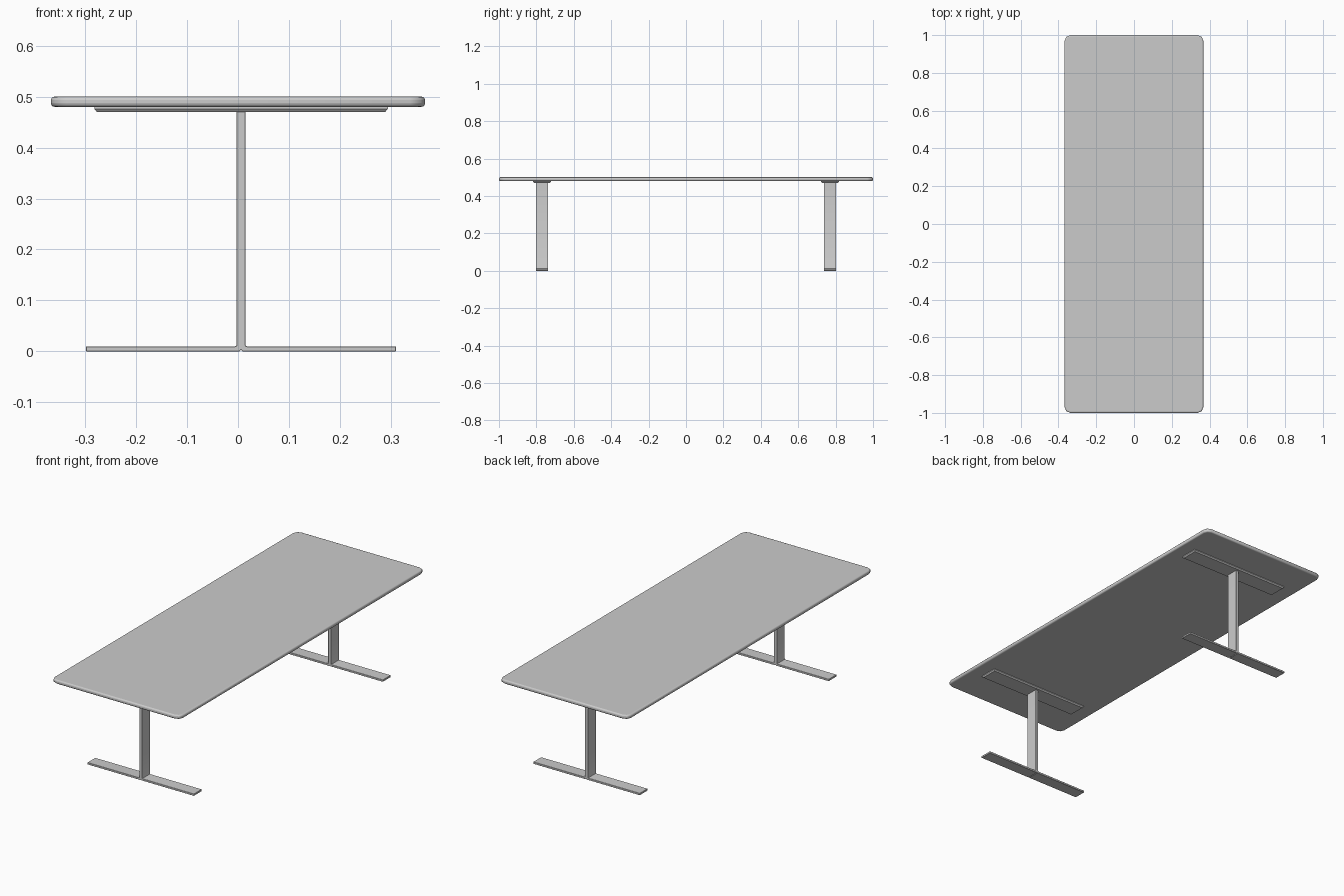
import bpy, bmesh, math

if "Cube" in bpy.data.objects:
    bpy.data.objects.remove(bpy.data.objects["Cube"])

CX = 0.006        # legs sit very slightly off centre
LEG_Y = 0.77      # distance of each leg from the middle


def finish(name, bm, bevel=0.0, segments=1, smooth=30):
    bmesh.ops.recalc_face_normals(bm, faces=bm.faces)
    mesh = bpy.data.meshes.new(name)
    bm.to_mesh(mesh)
    bm.free()
    ob = bpy.data.objects.new(name, mesh)
    bpy.context.collection.objects.link(ob)
    if bevel:
        m = ob.modifiers.new("edge", 'BEVEL')
        m.width, m.segments = bevel, segments
        m.limit_method, m.angle_limit = 'ANGLE', math.radians(50)
    bpy.ops.object.select_all(action='DESELECT')
    ob.select_set(True)
    bpy.context.view_layer.objects.active = ob
    bpy.ops.object.shade_smooth_by_angle(angle=math.radians(smooth))
    return ob


def extrude_profile(points, vec):
    bm = bmesh.new()
    face = bm.faces.new([bm.verts.new(p) for p in points])
    new = bmesh.ops.extrude_face_region(bm, geom=[face])["geom"]
    bmesh.ops.translate(bm, vec=vec, verts=[g for g in new if isinstance(g, bmesh.types.BMVert)])
    return bm


def rounded_rect(hx, hy, r, z, steps):
    pts = []
    for i, (sx, sy) in enumerate([(1, 1), (-1, 1), (-1, -1), (1, -1)]):
        for k in range(steps + 1):
            a = math.pi / 2 * (i + k / steps)
            pts.append((sx * (hx - r) + r * math.cos(a), sy * (hy - r) + r * math.sin(a), z))
    return pts


# table top: clipped corners and a rounded rim
bm = extrude_profile(rounded_rect(0.367, 1.0, 0.03, 0.48, 2), (0, 0, 0.02))
finish("table_top", bm, 0.007, 3, 46)

# inverted-T leg: half profile (x, z), mirrored about the stem, with small fillets
# at the foot and a fine seam underneath
half = [(0.0, 0.003), (0.003, 0.0), (0.304, 0.0), (0.304, 0.01),
        (0.012, 0.01), (0.0095, 0.011), (0.0085, 0.0135), (0.0085, 0.472)]
profile = half + [(-x, z) for x, z in reversed(half[1:])]

for side, label in ((-1, "front"), (1, "back")):
    y = side * LEG_Y
    pts = [(CX + x, y - 0.032, z) for x, z in profile]
    finish(label + "_leg", extrude_profile(pts, (0, 0.064, 0)), 0.001)

    # mounting plate under the top, tapering downwards
    bm = bmesh.new()
    bmesh.ops.create_cube(bm, size=1)
    for v in bm.verts:
        inset = 0.005 if v.co.z < 0 else 0
        v.co = (CX + math.copysign(0.288 - inset, v.co.x),
                y + math.copysign(0.048 - inset, v.co.y),
                0.47 if v.co.z < 0 else 0.476)
    low = [f for f in bm.faces if f.normal.z > 0.9 or all(v.co.z > 0.475 for v in f.verts)]
    new = bmesh.ops.extrude_face_region(bm, geom=low)["geom"]
    bmesh.ops.translate(bm, vec=(0, 0, 0.005), verts=[g for g in new if isinstance(g, bmesh.types.BMVert)])
    bmesh.ops.delete(bm, geom=low, context='FACES_ONLY')
    finish(label + "_mounting_plate", bm)
